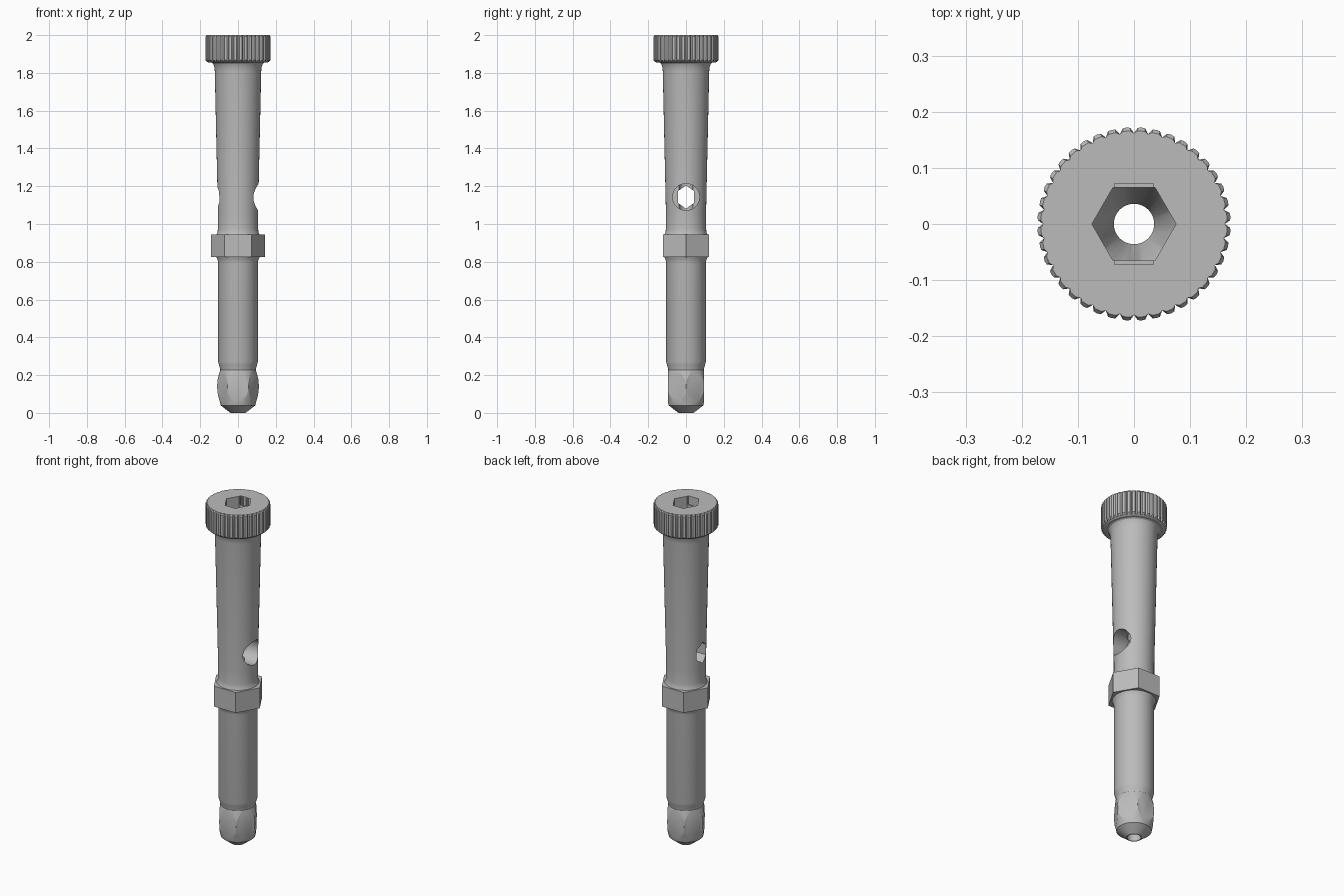
import bpy, bmesh, math
from mathutils import Matrix

if "Cube" in bpy.data.objects:
    bpy.data.objects.remove(bpy.data.objects["Cube"])

metal = bpy.data.materials.new("grey_metal")
metal.diffuse_color = (0.5, 0.5, 0.5, 1)
metal.use_nodes = True
metal.node_tree.nodes["Principled BSDF"].inputs["Base Color"].default_value = metal.diffuse_color


def make_object(name, bm):
    bmesh.ops.recalc_face_normals(bm, faces=bm.faces)
    mesh = bpy.data.meshes.new(name)
    bm.to_mesh(mesh)
    bm.free()
    mesh.materials.append(metal)
    obj = bpy.data.objects.new(name, mesh)
    bpy.context.collection.objects.link(obj)
    return obj


def loft(name, rings, matrix=None):
    """Join rings of points from bottom to top and cap both ends."""
    bm = bmesh.new()
    loops = [[bm.verts.new(p) for p in ring] for ring in rings]
    for a, b in zip(loops, loops[1:]):
        for i in range(len(a)):
            j = (i + 1) % len(a)
            bm.faces.new((a[i], a[j], b[j], b[i]))
    bm.faces.new(loops[0][::-1])
    bm.faces.new(loops[-1])
    if matrix:
        bm.transform(matrix)
    return make_object(name, bm)


def ring(r, z, sides):
    return [(r * math.cos(math.tau * i / sides), r * math.sin(math.tau * i / sides), z)
            for i in range(sides)]


def turned(name, profile, sides=64, matrix=None):
    return loft(name, [ring(r, z, sides) for r, z in profile], matrix)


def boolean(target, tool, operation):
    mod = target.modifiers.new(operation, 'BOOLEAN')
    mod.operation = operation
    mod.solver = 'EXACT'
    mod.object = tool
    bpy.context.view_layer.objects.active = target
    bpy.ops.object.modifier_apply(modifier=mod.name)
    bpy.data.objects.remove(tool)


# Tapered shaft with fillets at the collar and under the head
body = turned("driver_body", [
    (0.092, 0.215), (0.095, 0.235), (0.101, 0.255), (0.105, 0.272),
    (0.105, 0.795), (0.108, 0.81), (0.116, 0.828), (0.116, 0.94),
    (0.109, 0.955), (0.106, 0.975), (0.106, 1.05), (0.123, 1.81),
    (0.126, 1.835), (0.133, 1.85), (0.145, 1.858), (0.145, 1.9)])

# Hexagonal collar, corners on the x axis
boolean(body, turned("collar", [(0.142, 0.825), (0.142, 0.945)], 6), 'UNION')

# Ball-ended hexagonal tip
tip = turned("tip", [
    (0.04, 0), (0.092, 0.04), (0.094, 0.05), (0.102, 0.08), (0.108, 0.105),
    (0.111, 0.14), (0.108, 0.175), (0.102, 0.2), (0.095, 0.225), (0.08, 0.24)])
boolean(tip, turned("tip_flats", [(0.1105, -0.1), (0.1105, 0.4)], 6), 'INTERSECT')
boolean(body, tip, 'UNION')

# Knurled head
TEETH = 40
shape = [0.162, 0.1715, 0.1725, 0.1715]


def knurl(limit, z):
    n = TEETH * len(shape)
    pts = []
    for i in range(n):
        r = min(shape[i % len(shape)], limit)
        a = math.tau * i / n
        pts.append((r * math.cos(a), r * math.sin(a), z))
    return pts


head = loft("head", [knurl(0.155, 1.854), knurl(0.163, 1.859), knurl(1, 1.868),
                     knurl(1, 1.992), knurl(0.166, 2.0)])
boolean(body, head, 'UNION')

# Bore through the whole length
boolean(body, turned("bore", [(0.036, -0.1), (0.036, 2.1)], 48), 'DIFFERENCE')

# Hexagonal socket running down into a cone
socket = turned("socket", [(0.075, 1.68), (0.075, 2.1)], 6)
cone = turned("socket_cone", [(0.03, 1.69), (0.08, 1.81), (0.08, 2.2)], 48)
boolean(socket, cone, 'INTERSECT')
boolean(body, socket, 'DIFFERENCE')

# Shallow notches on two sides of the socket
bm = bmesh.new()
bmesh.ops.create_cube(bm, size=1, matrix=Matrix.Translation((0, 0, 2.0))
                      @ Matrix.Diagonal((0.07, 0.145, 0.1, 1)))
boolean(body, make_object("notches", bm), 'DIFFERENCE')

# Side window: round on +x, hexagonal on -x
along_x = Matrix.Translation((0, 0, 1.143)) @ Matrix.Rotation(math.pi / 2, 4, 'Y')
boolean(body, turned("round_window", [(0.071, 0.0), (0.071, 0.3)], 48, along_x), 'DIFFERENCE')
narrow = along_x @ Matrix.Diagonal((1, 0.8, 1, 1))
boolean(body, turned("hex_window", [(0.062, -0.3), (0.062, 0.01)], 6, narrow), 'DIFFERENCE')

# Smooth turned surfaces, crisp edges
bpy.ops.object.select_all(action='DESELECT')
body.select_set(True)
bpy.context.view_layer.objects.active = body
bpy.ops.object.shade_smooth_by_angle(angle=math.radians(25))
